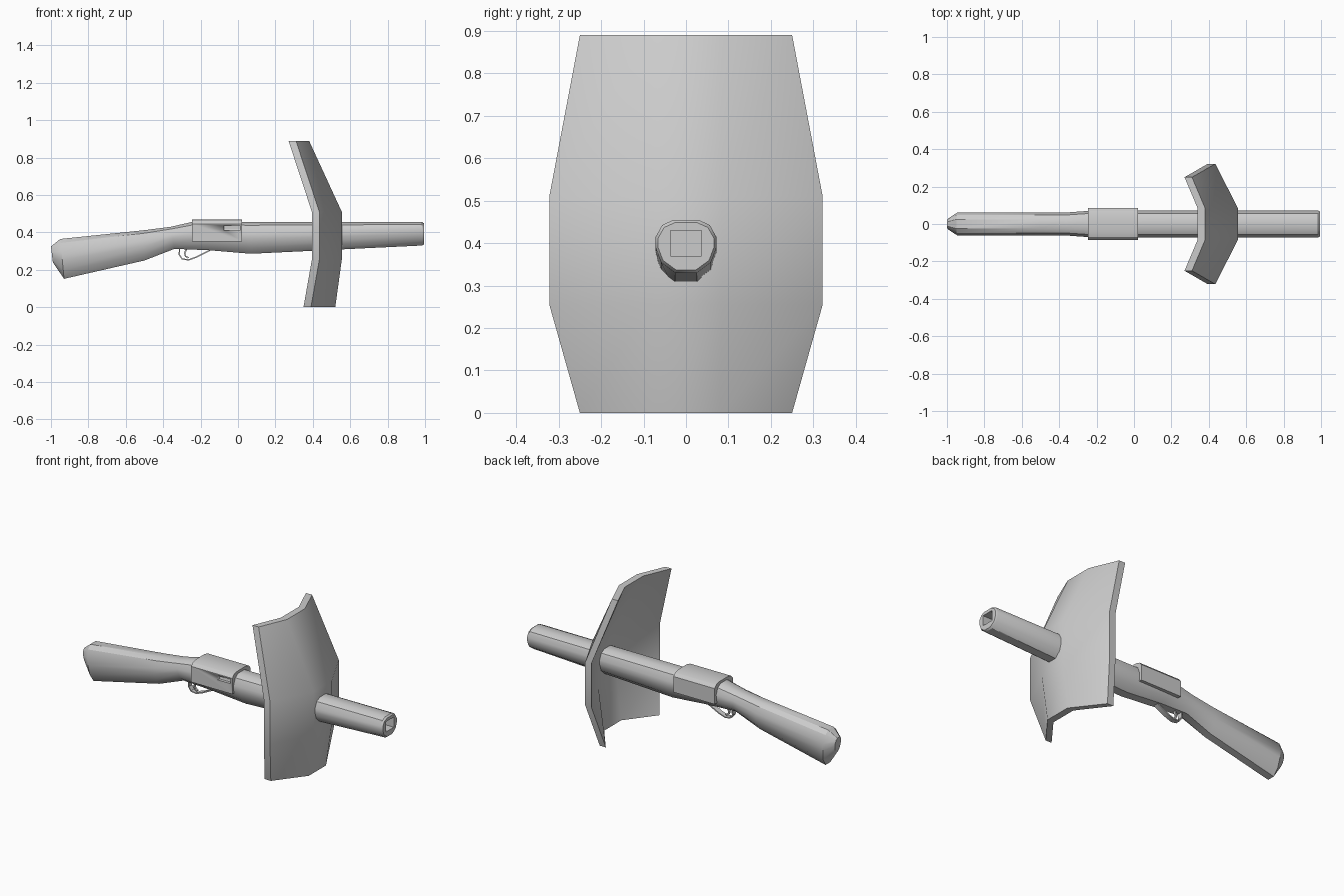
import bpy
import bmesh
import math
from mathutils import Vector

if "Cube" in bpy.data.objects:
    bpy.data.objects.remove(bpy.data.objects["Cube"])

grey = bpy.data.materials.new("plain grey")
grey.use_nodes = True
grey.diffuse_color = (0.6, 0.6, 0.6, 1)
grey.node_tree.nodes["Principled BSDF"].inputs["Base Color"].default_value = (0.6, 0.6, 0.6, 1)


def finish(name, bm, angle=32):
    bmesh.ops.recalc_face_normals(bm, faces=bm.faces)
    mesh = bpy.data.meshes.new(name)
    bm.to_mesh(mesh)
    bm.free()
    obj = bpy.data.objects.new(name, mesh)
    bpy.context.collection.objects.link(obj)
    mesh.materials.append(grey)
    bpy.ops.object.select_all(action="DESELECT")
    obj.select_set(True)
    bpy.context.view_layer.objects.active = obj
    bpy.ops.object.shade_smooth_by_angle(angle=math.radians(angle))
    return obj


def loft(name, rings, angle=32):
    """Join closed rings of equal length and cap both ends."""
    bm = bmesh.new()
    rows = [[bm.verts.new(p) for p in ring] for ring in rings]
    n = len(rows[0])
    for a, b in zip(rows, rows[1:]):
        for i in range(n):
            j = (i + 1) % n
            bm.faces.new((a[i], a[j], b[j], b[i]))
    bm.faces.new(rows[0])
    bm.faces.new(rows[-1])
    return finish(name, bm, angle)


def mirrored(half):
    return half + [(-y, z) for y, z in reversed(half)]


def body_ring(x_top, x_low, top, low, w):
    """Rounded section with a narrow flat keel, optionally slanted."""
    h = top - low
    half = [(0.4 * w, top), (0.78 * w, top - 0.1 * h), (w, top - 0.33 * h),
            (w, top - 0.52 * h), (0.82 * w, low + 0.2 * h), (0.36 * w, low)]
    return [(x_low + (x_top - x_low) * (z - low) / h, y, z) for y, z in mirrored(half)]


def bore_ring(x):
    s, top, low = 0.037, 0.43, 0.37
    half = [(s / 3, top), (s, top), (s, 0.41), (s, 0.39), (s, low), (s / 3, low)]
    return [(x, y, z) for y, z in mirrored(half)]


# Stock, frame and barrel in one continuous body, ending in a square bore
stations = [
    (-1.0, -0.99, 0.325, 0.24, 0.027), (-0.95, -0.93, 0.365, 0.152, 0.062),
    (-0.5, -0.5, 0.412, 0.25, 0.062), (-0.36, -0.34, 0.43, 0.312, 0.062),
    (-0.25, -0.16, 0.455, 0.305, 0.072), (0.07, 0.07, 0.455, 0.286, 0.072),
    (0.985, 0.985, 0.455, 0.33, 0.072), (0.995, 0.995, 0.448, 0.337, 0.066)]
loft("stock_and_barrel", [body_ring(*s) for s in stations] + [bore_ring(0.995), bore_ring(0.9)])

# Receiver cover with a port cut into one side
cover = mirrored([(0.042, 0.47), (0.07, 0.462), (0.085, 0.445), (0.085, 0.352)])
receiver = loft("receiver", [[(x, y, z) for y, z in cover] for x in (-0.247, 0.022)])
bm = bmesh.new()
bmesh.ops.create_cube(bm, size=1)
for v in bm.verts:
    v.co = Vector((-0.032 + v.co.x * 0.085, -0.085 + v.co.y * 0.04, 0.424 + v.co.z * 0.026))
cutter = finish("port_cutter", bm)
cutter.hide_render = True
mod = receiver.modifiers.new("port", "BOOLEAN")
mod.operation = "DIFFERENCE"
mod.object = cutter
bpy.context.view_layer.objects.active = receiver
bpy.ops.object.modifier_apply(modifier=mod.name)
bpy.data.objects.remove(cutter)


# Trigger guard and trigger as swept flat bands
def band(name, path, width, thick):
    pts = [Vector((x, 0, z)) for x, z in path]
    rings = []
    for i, p in enumerate(pts):
        d = (pts[min(i + 1, len(pts) - 1)] - pts[max(i - 1, 0)]).normalized()
        n = Vector((-d.z, 0, d.x)) * thick / 2
        side = Vector((0, width / 2, 0))
        rings.append([p + n + side, p + n - side, p - n - side, p - n + side])
    return loft(name, rings)


band("trigger_guard", [(-0.312, 0.325), (-0.314, 0.28), (-0.298, 0.258), (-0.265, 0.253),
                       (-0.225, 0.267), (-0.155, 0.302), (-0.14, 0.315)], 0.03, 0.007)
band("trigger", [(-0.27, 0.32), (-0.285, 0.29), (-0.28, 0.272), (-0.265, 0.264)], 0.014, 0.008)

# Folded shield: height, front x at centre, front x at edge, centre and edge half widths
levels = [(0.0, 0.52, 0.39, 0.08, 0.25), (0.255, 0.555, 0.435, 0.085, 0.322),
          (0.51, 0.555, 0.435, 0.085, 0.322), (0.89, 0.38, 0.31, 0.085, 0.25)]
rings = []
for z, centre, edge, inner, outer in levels:
    front = [(edge, -outer), (centre, -inner), (centre, inner), (edge, outer)]
    back = [(x - 0.04, y) for x, y in reversed(front)]
    rings.append([(x, y, z) for x, y in front + back])
loft("shield", rings)
